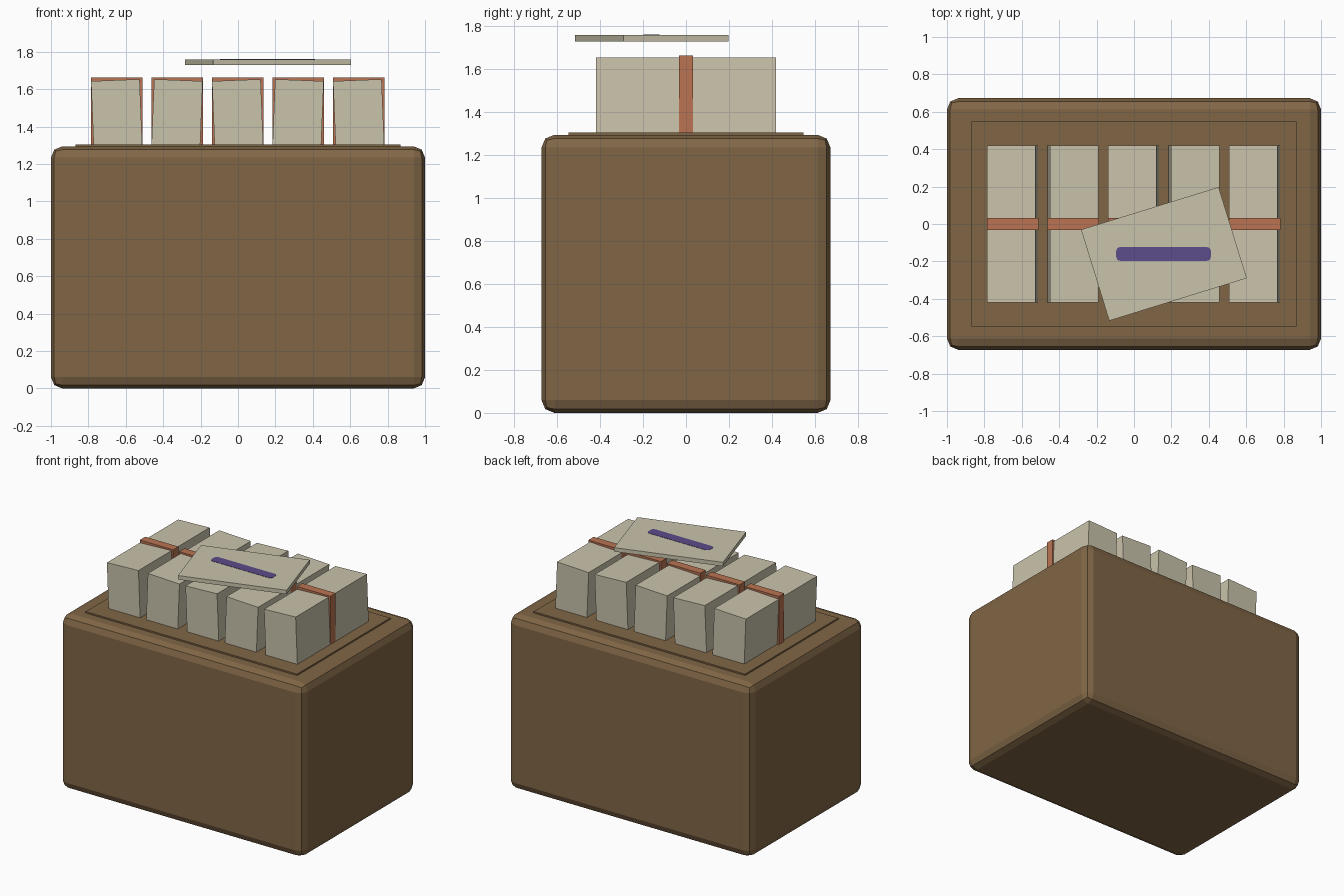
import bpy, bmesh, math
from mathutils import Matrix

if "Cube" in bpy.data.objects:
    bpy.data.objects.remove(bpy.data.objects["Cube"])


def material(name, rgb):
    def lin(c):
        c /= 255
        return c / 12.92 if c <= 0.04045 else ((c + 0.055) / 1.055) ** 2.4
    m = bpy.data.materials.new(name)
    m.diffuse_color = (*[lin(c) for c in rgb], 1)
    m.use_nodes = True
    m.node_tree.nodes["Principled BSDF"].inputs["Base Color"].default_value = m.diffuse_color
    return m


BROWN = material("brown", (128, 102, 70))
PAPER = material("paper", (202, 195, 171))
BAND = material("rust_band", (186, 116, 83))
INK = material("purple_ink", (92, 76, 138))


def finish(name, bm, mat):
    me = bpy.data.meshes.new(name)
    bm.to_mesh(me)
    bm.free()
    me.materials.append(mat)
    ob = bpy.data.objects.new(name, me)
    bpy.context.collection.objects.link(ob)
    return ob


def box(name, centre, size, mat, rot=(0, 0, 0), bevel=0):
    bm = bmesh.new()
    bmesh.ops.create_cube(bm, size=1, matrix=Matrix.Diagonal((*size, 1)))
    if bevel:
        bmesh.ops.bevel(bm, geom=bm.edges[:], offset=bevel, segments=2,
                        profile=0.5, affect='EDGES')
    ob = finish(name, bm, mat)
    ob.location = centre
    ob.rotation_euler = rot
    return ob


# chest body and the thin raised panel on top
box("chest", (0, 0, 0.647), (2.0, 1.345, 1.294), BROWN, bevel=0.06)
box("top_panel", (0, 0, 1.29), (1.74, 1.095, 0.03), BROWN)

# five paper bundles leaning alternately, each with an upright band
for i in range(5):
    x = (i - 2) * 0.3235 - 0.002
    lean = -0.04 if i % 2 == 0 else 0.04
    box(f"paper_bundle_{i + 1}", (x, 0, 1.473), (0.26, 0.838, 0.35), PAPER, (0, lean, 0))
    box(f"bundle_band_{i + 1}", (x, 0, 1.483), (0.275, 0.063, 0.36), BAND)

# loose sheet hovering over the bundles
box("loose_sheet", (0.16, -0.16, 1.744), (0.77, 0.51, 0.03), PAPER, (0, 0, 0.3))

# ink stroke: thin plate with rounded corners
bm = bmesh.new()
r, hx, hy = 0.022, 0.253, 0.037
pts = []
for k, (sx, sy) in enumerate([(1, 1), (-1, 1), (-1, -1), (1, -1)]):
    for j in range(4):
        a = math.pi / 2 * (k + j / 3)
        pts.append((sx * (hx - r) + r * math.cos(a), sy * (hy - r) + r * math.sin(a)))
face = bm.faces.new([bm.verts.new((x, y, 0)) for x, y in pts])
ext = bmesh.ops.extrude_face_region(bm, geom=[face])
bmesh.ops.translate(bm, vec=(0, 0, 0.004),
                    verts=[g for g in ext["geom"] if isinstance(g, bmesh.types.BMVert)])
bmesh.ops.recalc_face_normals(bm, faces=bm.faces[:])
stroke = finish("ink_stroke", bm, INK)
stroke.location = (0.158, -0.16, 1.757)
